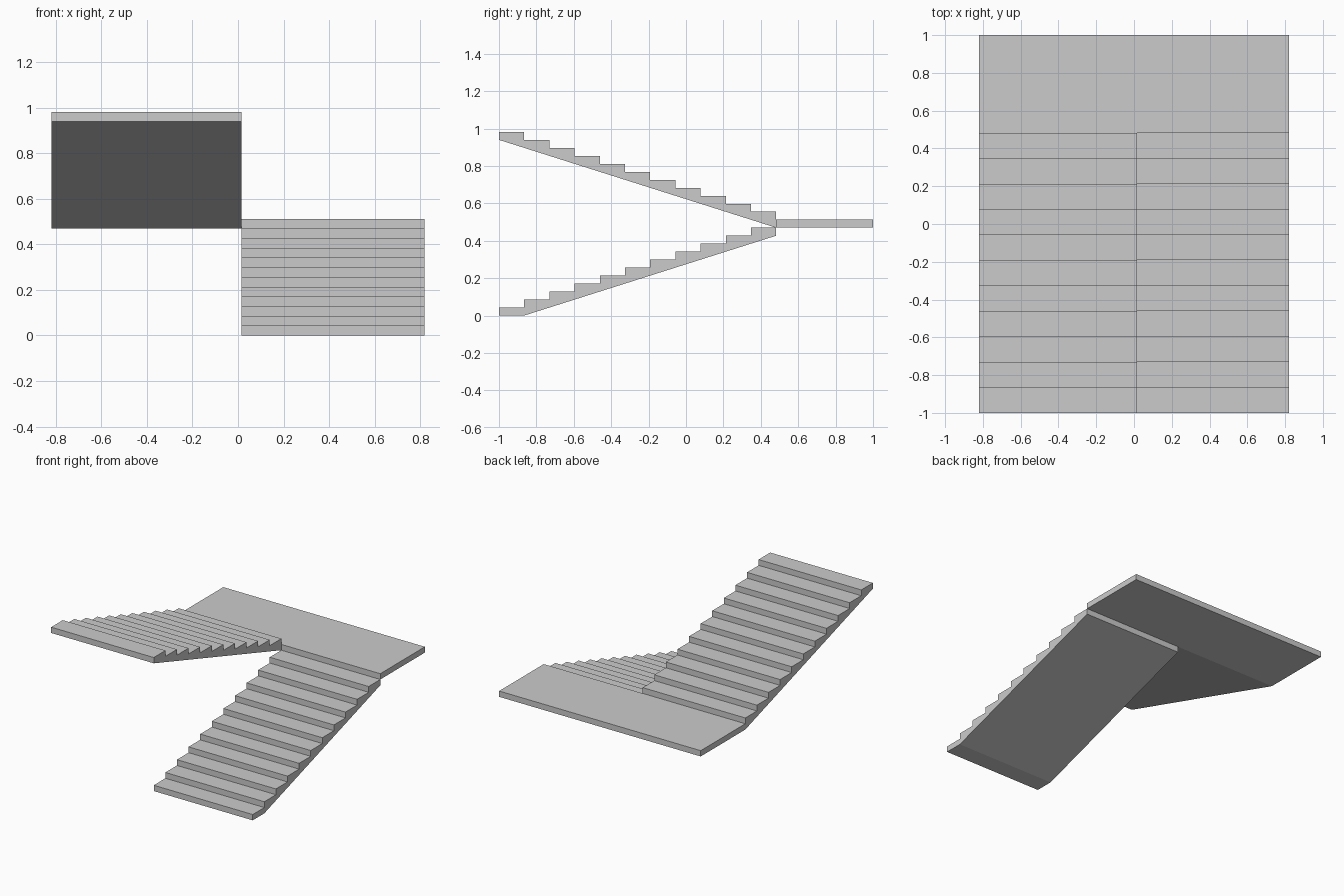
import bpy, bmesh

if "Cube" in bpy.data.objects:
    bpy.data.objects.remove(bpy.data.objects["Cube"])

STEPS = 11
RISE = 0.982 / 23
Y0, Y1 = -1.0, 0.482
GO = (Y1 - Y0) / STEPS
HALF_W, SPLIT = 0.82, 0.015


def extrude_profile(name, profile, x0, x1):
    """Extrude a (y, z) outline along x."""
    bm = bmesh.new()
    face = bm.faces.new([bm.verts.new((x0, y, z)) for y, z in profile])
    moved = bmesh.ops.extrude_face_region(bm, geom=[face])["geom"]
    verts = [v for v in moved if isinstance(v, bmesh.types.BMVert)]
    bmesh.ops.translate(bm, verts=verts, vec=(x1 - x0, 0, 0))
    bmesh.ops.recalc_face_normals(bm, faces=bm.faces)
    mesh = bpy.data.meshes.new(name)
    bm.to_mesh(mesh)
    bm.free()
    obj = bpy.data.objects.new(name, mesh)
    bpy.context.collection.objects.link(obj)
    return obj


def stepped_edge(y, z, go):
    """Riser and tread points of one flight."""
    pts = []
    for i in range(STEPS):
        top = z + (i + 1) * RISE
        pts += [(y + i * go, top), (y + (i + 1) * go, top)]
    return pts


# Lower flight: rises towards the back, flat under the first step
lower = [(Y0, 0)] + stepped_edge(Y0, 0, GO)
lower += [(Y1, (STEPS - 1) * RISE), (Y0 + GO, 0)]
extrude_profile("lower_flight", lower, SPLIT, HALF_W)

# Landing slab
base, top = STEPS * RISE, (STEPS + 1) * RISE
extrude_profile("landing", [(Y1, base), (1, base), (1, top), (Y1, top)],
                -HALF_W, HALF_W)

# Upper flight: rises from the landing back towards the front
upper = [(Y1, base)] + stepped_edge(Y1, top, -GO) + [(Y0, 2 * STEPS * RISE)]
extrude_profile("upper_flight", upper, -HALF_W, SPLIT)
